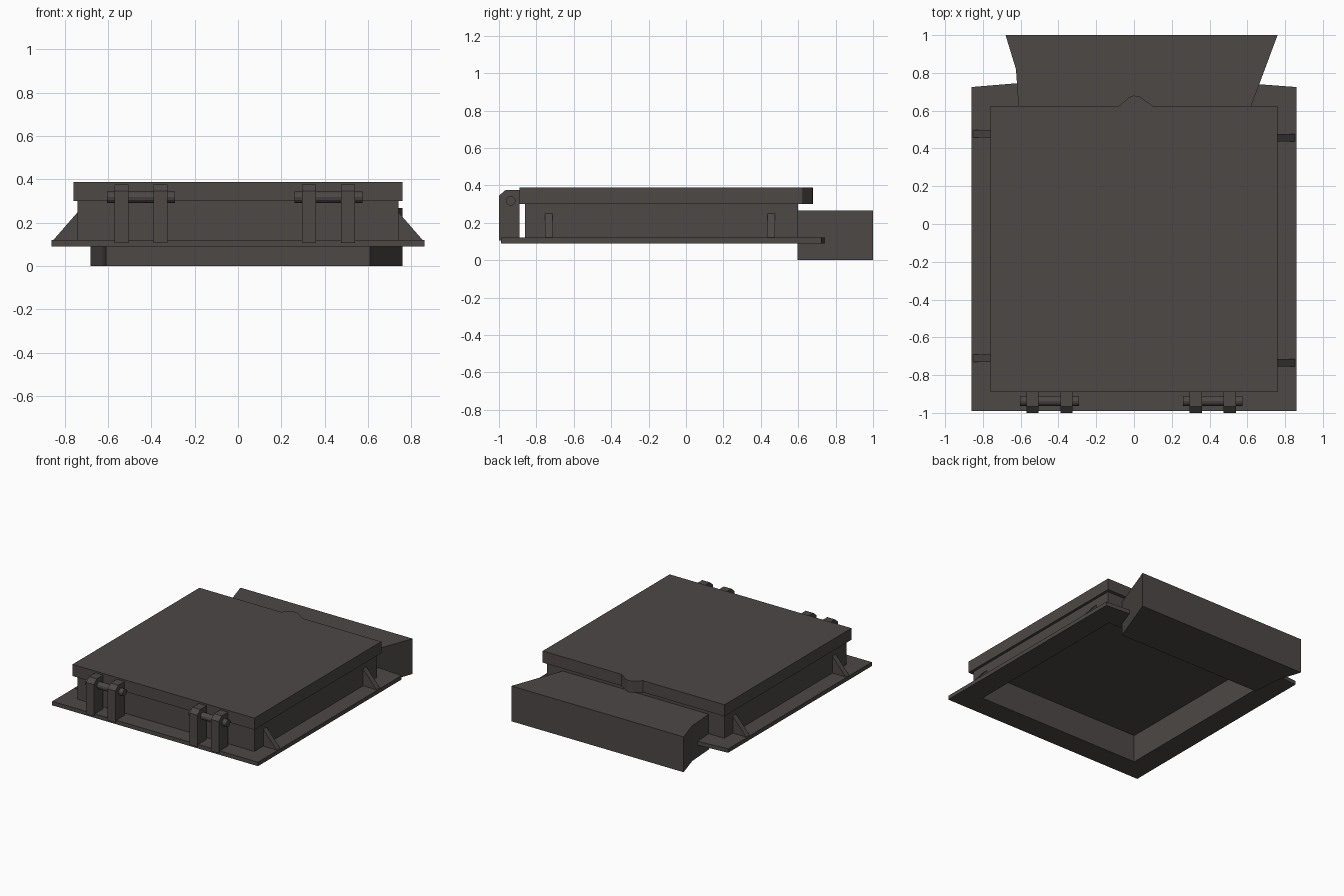
import bpy, bmesh, math

if "Cube" in bpy.data.objects:
    bpy.data.objects.remove(bpy.data.objects["Cube"])

mat = bpy.data.materials.new("dark warm grey")
mat.diffuse_color = (0.073, 0.065, 0.061, 1)
mat.use_nodes = True
mat.node_tree.nodes["Principled BSDF"].inputs["Base Color"].default_value = mat.diffuse_color


def finish(name, bm):
    bmesh.ops.recalc_face_normals(bm, faces=bm.faces)
    me = bpy.data.meshes.new(name)
    bm.to_mesh(me)
    bm.free()
    me.materials.append(mat)
    ob = bpy.data.objects.new(name, me)
    bpy.context.collection.objects.link(ob)
    return ob


def prism(name, pts, lo, hi, axis="z"):
    """Extrude a 2D profile along an axis (x: pts are y,z; y: pts are x,z)."""
    place = {"x": lambda p, t: (t, p[0], p[1]),
             "y": lambda p, t: (p[0], t, p[1]),
             "z": lambda p, t: (p[0], p[1], t)}[axis]
    bm = bmesh.new()
    a = [bm.verts.new(place(p, lo)) for p in pts]
    b = [bm.verts.new(place(p, hi)) for p in pts]
    bm.faces.new(a)
    bm.faces.new(b)
    n = len(pts)
    for i in range(n):
        j = (i + 1) % n
        bm.faces.new((a[i], a[j], b[j], b[i]))
    return finish(name, bm)


def ring(name, outer, inner, lo, hi):
    """Closed frame between two outlines with equal point counts."""
    bm = bmesh.new()
    loops = [[bm.verts.new((x, y, z)) for x, y in pts]
             for pts, z in ((outer, lo), (outer, hi), (inner, hi), (inner, lo))]
    n = len(outer)
    for k in range(4):
        p, q = loops[k], loops[(k + 1) % 4]
        for i in range(n):
            j = (i + 1) % n
            bm.faces.new((p[i], p[j], q[j], q[i]))
    return finish(name, bm)


# Base flange with open middle
opening = [(-.69, -.82), (.69, -.82), (.69, .55), (.5, .55), (-.5, .55), (-.69, .55)]
ring("base_flange",
     [(-.86, -.99), (.86, -.99), (.86, .725), (.66, .74), (-.62, .745), (-.86, .725)],
     opening, .09, .12)

# Hollow frame walls
ring("frame_walls",
     [(-.74, -.862), (.74, -.862), (.74, .6), (.5, .6), (-.5, .6), (-.74, .6)],
     opening, .12, .30)

# Lid with a small finger tab on the back edge
prism("lid", [(-.76, -.89), (.76, -.89), (.76, .625), (.10, .625), (.03, .675),
              (0, .68), (-.02, .675), (-.08, .625), (-.76, .625)], .30, .388)

# Flared block behind the frame
prism("rear_block", [(-.61, .597), (.61, .597), (.76, 1), (-.68, 1),
                     (-.625, .82), (-.62, .75)], 0, .267)

# Triangular side gussets
for side, name, ys in ((-1, "left", (-.71, .478)), (1, "right", (-.735, .457))):
    for i, y in enumerate(ys):
        prism(f"{name}_gusset_{i + 1}",
              [(side * .73, .12), (side * .852, .12), (side * .73, .26)],
              y - .02, y + .02, "y")

# Hinges: two chamfered brackets and a pin each
bracket = [(-1, .105), (-.89, .105), (-.89, .375), (-.965, .375), (-1, .345)]
for name, cx in (("left", -.4475), ("right", .4175)):
    for i, off in enumerate((-.09, .09)):
        x = cx + off
        prism(f"{name}_hinge_bracket_{i + 1}", bracket, x - .0325, x + .0325, "x")
    circle = [(-.937 + .026 * math.cos(k * math.pi / 6),
               .317 + .026 * math.sin(k * math.pi / 6)) for k in range(12)]
    prism(f"{name}_hinge_pin", circle, cx - .157, cx + .157, "x")
